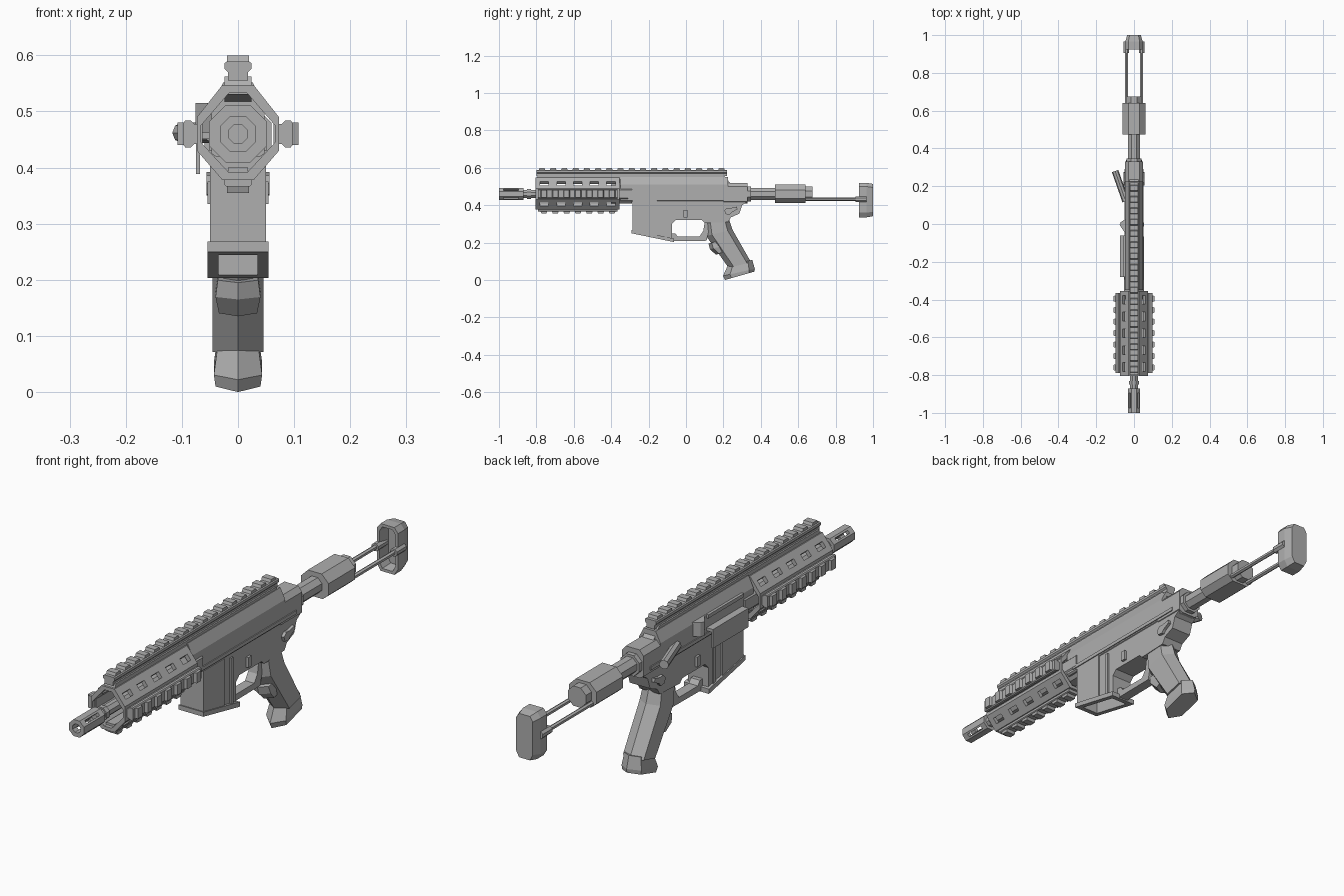
import bpy, bmesh, math
from mathutils import Matrix, Vector

if "Cube" in bpy.data.objects:
    bpy.data.objects.remove(bpy.data.objects["Cube"], do_unlink=True)

AXIS = 0.46  # height of the barrel line
grey = bpy.data.materials.new("grey_metal")
grey.use_nodes = True
grey.diffuse_color = (0.43, 0.43, 0.43, 1)
grey.node_tree.nodes["Principled BSDF"].inputs["Base Color"].default_value = grey.diffuse_color


def finish(name, bm):
    bmesh.ops.recalc_face_normals(bm, faces=bm.faces)
    mesh = bpy.data.meshes.new(name)
    bm.to_mesh(mesh)
    bm.free()
    mesh.materials.append(grey)
    ob = bpy.data.objects.new(name, mesh)
    bpy.context.collection.objects.link(ob)
    return ob


def bridge(bm, rings):
    loops = [[bm.verts.new(p) for p in ring] for ring in rings]
    n = len(loops[0])
    for lo, hi in zip(loops, loops[1:]):
        for i in range(n):
            bm.faces.new((lo[i], lo[(i + 1) % n], hi[(i + 1) % n], hi[i]))
    bm.faces.new(loops[0])
    bm.faces.new(loops[-1])


def along_y(name, profile, y0, y1):
    bm = bmesh.new()
    bridge(bm, [[(x, y, z) for x, z in profile] for y in (y0, y1)])
    return finish(name, bm)


def along_x(name, profile, x0, x1):
    bm = bmesh.new()
    bridge(bm, [[(x, y, z) for y, z in profile] for x in (x0, x1)])
    return finish(name, bm)


def mirrored(half):
    return half + [(-x, z) for x, z in reversed(half) if x]


def ngon(r, n=8, x=0, z=AXIS):
    step = math.tau / n
    return [(x + r * math.cos((i + .5) * step), z + r * math.sin((i + .5) * step)) for i in range(n)]


def add_box(bm, centre, size, turn=Matrix()):
    bmesh.ops.create_cube(bm, size=1, matrix=Matrix.Translation(centre) @ turn @ Matrix.Diagonal((*size, 1)))


def box(name, centre, size, turn=Matrix()):
    bm = bmesh.new()
    add_box(bm, centre, size, turn)
    return finish(name, bm)


def cut(ob, cutter):
    mod = ob.modifiers.new("cut", 'BOOLEAN')
    mod.operation, mod.object, mod.solver = 'DIFFERENCE', cutter, 'EXACT'
    bpy.context.view_layer.update()
    done = bpy.data.meshes.new_from_object(ob.evaluated_get(bpy.context.evaluated_depsgraph_get()))
    ob.modifiers.clear()
    ob.data = done
    bpy.data.objects.remove(cutter, do_unlink=True)


def rail(name, angle, top, y0, y1):
    """Toothed rail whose crest lies at distance top from the barrel line."""
    bm = bmesh.new()
    prof = mirrored([(.018, top - .045), (.018, top - .03), (.024, top - .024),
                     (.024, top - .014), (.02, top - .011)])
    bridge(bm, [[(x, y, r) for x, r in prof] for y in (y0, y1)])
    count = round((y1 - y0) / .06)
    pitch = (y1 - y0) / count
    for i in range(count):
        y = y0 + (i + .5) * pitch
        low, high = pitch * .3, pitch * .22
        bridge(bm, [[(x, y - low, top - .013), (x, y - high, top), (x, y + high, top),
                     (x, y + low, top - .013)] for x in (-.02, .02)])
    bm.transform(Matrix.Translation((0, 0, AXIS)) @ Matrix.Rotation(angle, 4, 'Y'))
    return finish(name, bm)


def loft(name, rings):
    """Six-sided sections: front point, back point, half width."""
    bm = bmesh.new()
    out = []
    for fy, fz, by, bz, w in rings:
        f, b = Vector((0, fy, fz)), Vector((0, by, bz))
        side = Vector((w, 0, 0))
        p, q = f.lerp(b, .22), f.lerp(b, .82)
        out.append([f, p + side, q + side, b, q - side, p - side])
    bridge(bm, out)
    return finish(name, bm)


# Muzzle device with bore and slots, and barrel
muzzle = along_y("muzzle_device", ngon(.035), -1, -.87)
cut(muzzle, along_y("bore_cutter", ngon(.018), -1.1, -.88))
for turn in (45, -45):
    cut(muzzle, box("slot_cutter", (0, -.935, AXIS), (.2, .08, .012),
                    Matrix.Rotation(math.radians(turn), 4, 'Y')))
along_y("barrel", ngon(.022), -.88, -.34)
along_y("barrel_collar", ngon(.028), -.85, -.83)
along_y("barrel_nut", ngon(.056), -.4, -.29)

# Hollow handguard with slots in its slanted faces
guard = along_y("handguard", mirrored([(.028, .547), (.073, .49), (.073, .43), (.028, .378)]), -.805, -.355)
cut(guard, along_y("hollow_cutter", mirrored([(.016, .533), (.066, .475), (.066, .445), (.016, .391)]), -.9, -.3))
slots = bmesh.new()
for side in (-1, 1):
    for i in range(5):
        add_box(slots, (0, -.757 + i * .089, AXIS), (.3, .046, .024),
                Matrix.Rotation(side * math.radians(47), 4, 'Y'))
cut(guard, finish("slots_cutter", slots))

# Rails on all four sides
rail("top_rail", 0, .14, -.8, .22)
rail("left_rail", math.pi / 2, .108, -.79, -.365)
rail("right_rail", -math.pi / 2, .108, -.79, -.365)
rail("bottom_rail", math.pi, .105, -.79, -.365)
along_x("rail_riser", [(-.8, .54), (-.79, .562), (.2, .562), (.235, .52), (.235, .5), (-.8, .53)], -.024, .024)

# Upper receiver
along_y("upper_receiver", mirrored([(.026, .552), (.047, .51), (.047, .425), (.04, .42)]), -.35, .225)
along_y("receiver_rear", mirrored([(.03, .52), (.047, .5), (.047, .42), (.03, .41)]), .2, .33)
for s, name in ((-1, "right"), (1, "left")):
    box(name + "_seam_strip", (s * .047, -.01, .437), (.008, .6, .014))

# Lower receiver with open magazine well
lower = along_x("lower_receiver", [
    (-.285, .44), (-.285, .255), (-.075, .215), (-.075, .3), (-.055, .32), (.085, .32), (.1, .305),
    (.225, .31), (.24, .335), (.285, .355), (.3, .4), (.33, .42), (.33, .44)], -.044, .044)
flare = along_x("magazine_well_flare", [(-.292, .268), (-.292, .25), (-.065, .203), (-.065, .222)], -.054, .054)
for part in (lower, flare):
    cut(part, box("well_cutter", (0, -.178, .28), (.07, .175, .22)))
for s, name in ((-1, "right"), (1, "left")):
    x0, x1 = sorted((s * .04, s * .05))
    along_x(name + "_well_panel", [(-.285, .425), (-.285, .26), (-.155, .235), (-.155, .425)], x0, x1)
    along_x(name + "_well_rib", [(-.115, .41), (-.115, .225), (-.1, .222), (-.1, .41)], x0, x1)
    box(name + "_catch", (s * .047, -.003, .355), (.014, .02, .04))
    # Selector lever
    along_x(name + "_selector", [(.205, .372), (.212, .352), (.235, .35), (.245, .362), (.275, .378),
                                 (.272, .392), (.24, .385), (.22, .386)], *sorted((s * .04, s * .056)))

# Trigger guard and pistol grip
along_x("trigger_guard", [(-.08, .208), (.11, .21), (.13, .3), (.1, .31), (.092, .262), (.072, .233),
                          (-.045, .233), (-.058, .25), (-.08, .25)], -.02, .02)
loft("grip", [(.1, .32, .23, .325, .04), (.108, .235, .248, .27, .045), (.228, .065, .348, .095, .045)])
loft("grip_finger_rest", [(.12, .195, .2, .215, .036), (.128, .165, .21, .185, .04), (.16, .135, .23, .16, .034)])
loft("grip_cap", [(.222, .075, .354, .108, .036), (.198, .022, .368, .06, .043), (.208, 0, .366, .045, .04)])

# Ejection cover, deflector and assist plunger on the right side
box("ejection_hinge", (-.057, -.17, .457), (.036, .22, .012))
box("ejection_cover", (-.0715, -.17, .424), (.007, .22, .07))
box("ejection_frame", (-.048, -.17, .508), (.014, .22, .014))
bm = bmesh.new()
bridge(bm, [[(-.04, -.06, z), (-.076, -.005, z), (-.07, .01, z), (-.04, .03, z)] for z in (.46, .515)])
finish("case_deflector", bm)
bm = bmesh.new()
bmesh.ops.create_cone(bm, cap_ends=True, segments=8, radius1=.018, radius2=.018, depth=.17)
bm.transform(Matrix.Translation((-.072, .2, .462))
             @ Vector((-.33, .94, 0)).to_track_quat('Z', 'Y').to_matrix().to_4x4())
finish("assist_plunger", bm)

# Buffer tube and sliding stock body
along_y("tube_ring", ngon(.044), .32, .348)
along_y("buffer_tube", ngon(.034), .34, .5)
along_y("stock_body", mirrored([(.03, .51), (.06, .48), (.06, .435), (.035, .413)]), .475, .64)
along_y("stock_end", ngon(.042), .63, .675)

# Stock rods with sockets
for s, name in ((-1, "right"), (1, "left")):
    along_y(name + "_stock_rod", ngon(.009, 6, s * .04, .432), .6, .96)
    along_y(name + "_rod_socket", ngon(.016, 8, s * .04, .432), .905, .965)

# Butt plate: a chamfered shell, hollow towards the front
bm = bmesh.new()
outline = [(.03, .52), (.046, .5), (.046, .36), (.03, .335)]
sections = [(.965, .6, .925), (.955, .82, .925), (.925, 1, 1), (.965, 1, 1), (1, .78, .93)]
sections[:2] = [(.97, .6, .82), (.925, .74, .88)]
bridge(bm, [[(x * sx, y, .4275 + (z - .4275) * sz) for x, z in mirrored(outline)] for y, sx, sz in sections])
finish("butt_plate", bm)
